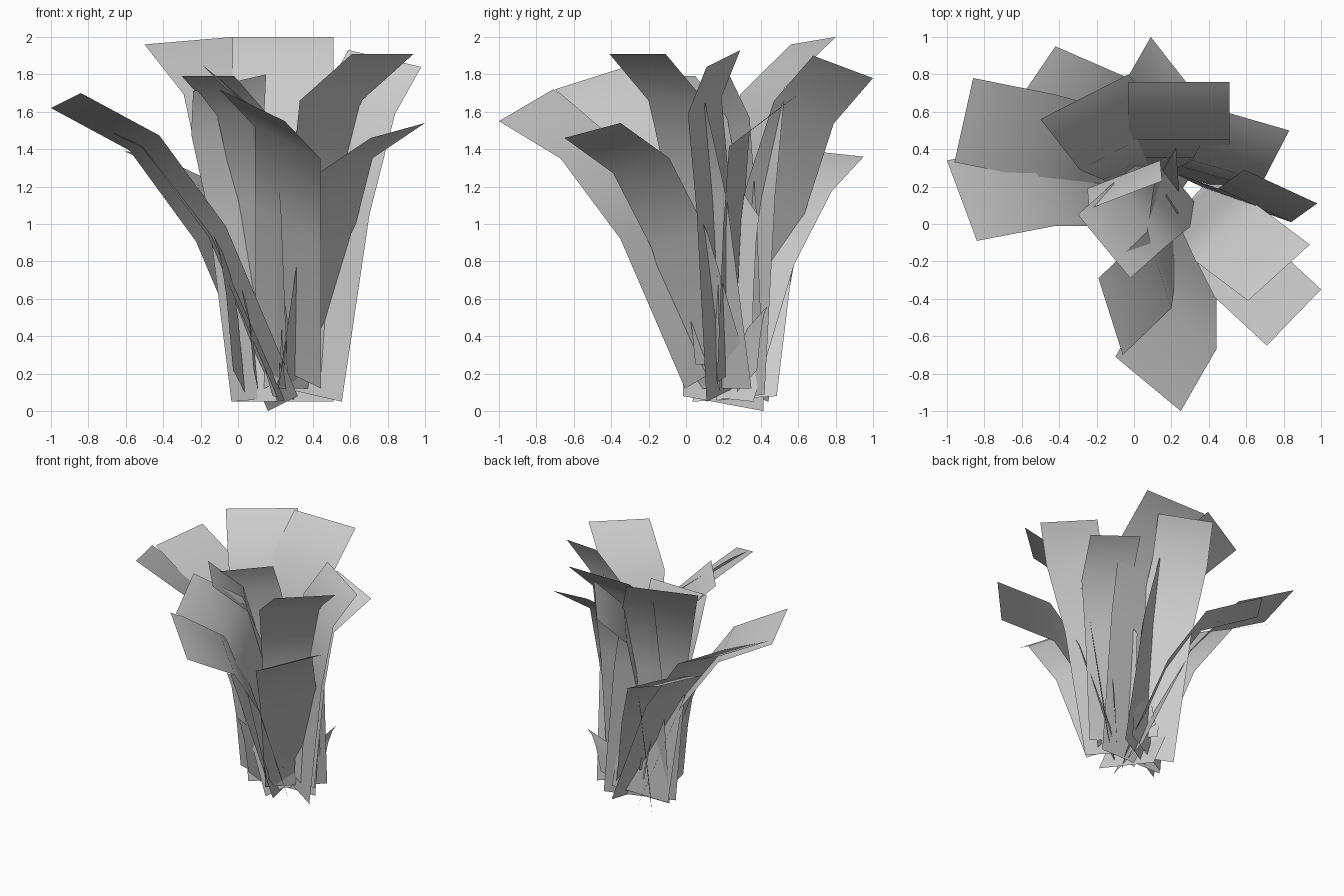
import bpy, random
from mathutils import Vector

if "Cube" in bpy.data.objects:
    bpy.data.objects.remove(bpy.data.objects["Cube"])
random.seed(4)


def leaf(name, a, b, bend, base, base_z=0.05):
    """Strip leaf: the tip edge a-b is swept down along a drooping path to base."""
    a, b = Vector(a), Vector(b)
    tip = (a + b) / 2
    half = (b - a) / 2
    foot = Vector((base[0], base[1], base_z + abs(half.z)))
    rise = tip.z - foot.z
    upper = Vector((tip.x + bend[0], tip.y + bend[1], foot.z + 0.86 * rise))
    lower = foot.lerp(upper, 0.52)
    lower.z = foot.z + 0.56 * rise
    verts = []
    for c in (foot, lower, upper, tip):
        verts += [c - half, c + half]
    faces = [(2 * i, 2 * i + 1, 2 * i + 3, 2 * i + 2) for i in range(3)]
    mesh = bpy.data.meshes.new(name)
    mesh.from_pydata(verts, [], faces)
    for p in mesh.polygons:
        p.use_smooth = True
    obj = bpy.data.objects.new(name, mesh)
    bpy.context.collection.objects.link(obj)


# back leaves
leaf("leaf_back", (-.03, .76, 2.0), (.51, .76, 2.0), (0, -.31), (.24, .25))
leaf("leaf_back_left", (-.5, .56, 1.96), (-.03, .8, 2.0), (.21, -.27), (.2, .3))
leaf("leaf_back_low", (-.61, .67, 1.39), (-.42, .95, 1.36), (.39, -.17), (.28, .22))
leaf("leaf_back_twisted", (.09, 1, 1.78), (.34, .68, 1.9), (-.12, -.21), (.12, .28))

# left leaves
leaf("leaf_left", (-1, .34, 1.62), (-.84, -.09, 1.7), (.42, .08), (.24, .2), 0)
leaf("leaf_left_rear", (-.96, .33, 1.63), (-.86, .78, 1.66), (.45, -.09), (.27, .26))

# right leaves
leaf("leaf_right_high", (.94, -.11, 1.91), (.61, -.41, 1.91), (-.28, .21), (.38, .2), .12)
leaf("leaf_right_low", (1, -.35, 1.54), (.71, -.65, 1.46), (-.28, .26), (.36, .19), .12)
leaf("leaf_right", (.98, .11, 1.84), (.59, .29, 1.93), (-.14, -.1), (.36, .2))
leaf("leaf_right_rear", (.83, .5, 1.62), (.45, .61, 1.7), (-.14, -.27), (.37, .22), .15)

# front leaves
leaf("leaf_front", (.25, -1, 1.55), (-.1, -.71, 1.72), (.19, .33), (.27, .14), .12)
leaf("leaf_front_left", (-.06, -.7, 1.72), (-.19, -.29, 1.85), (.26, .25), (.2, .2), .2)

# upright inner leaves
leaf("leaf_inner_left", (-.3, .05, 1.79), (-.02, -.29, 1.79), (.19, .17), (.24, .22), .25)
leaf("leaf_inner_middle", (-.24, .08, 1.71), (.15, .23, 1.8), (-.01, .11), (.17, .34), .06)

# short young shoots around the heart of the clump
for i, (x, y, z) in enumerate([(-.1, .12, .88), (.03, .02, .6), (.53, .15, .82), (.52, .38, .5),
                               (.2, .1, 1.05), (.3, .35, 1.1)]):
    dx, dy = random.uniform(-.06, .06), random.uniform(-.09, .09)
    leaf(f"shoot_{i}", (x - dx, y - dy, z - .06), (x + dx, y + dy, z + .06),
         ((.25 - x) * .1, (.2 - y) * .1), (.25 + (x - .25) * .7, .2 + (y - .2) * .7), .1)
